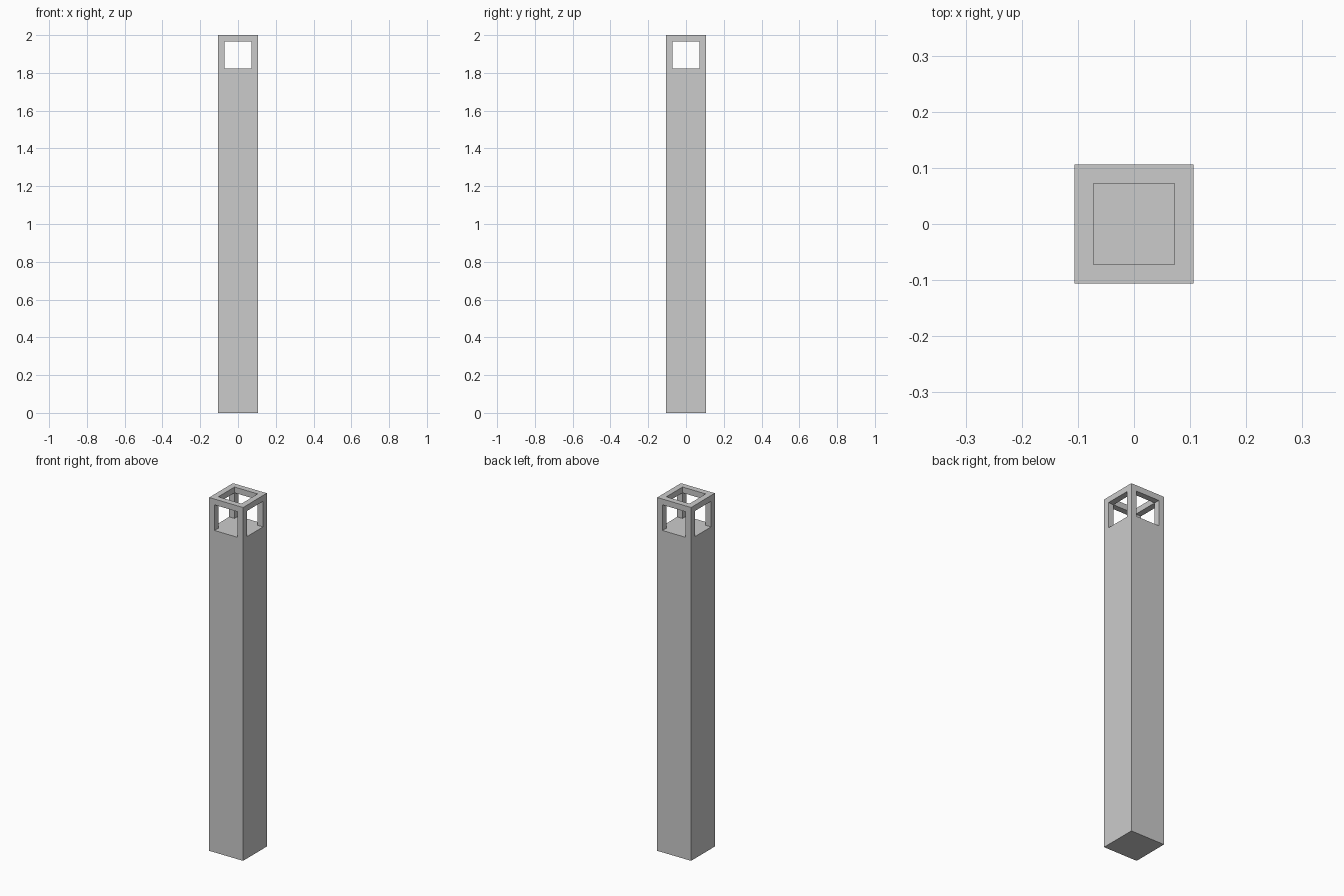
import bpy

if "Cube" in bpy.data.objects:
    bpy.data.objects.remove(bpy.data.objects["Cube"])

HALF = 0.106        # half width of the post
OPEN = 0.0725       # half width of the openings
SILL, HEAD, TOP = 1.822, 1.967, 2.0


def box(name, hx, hy, z0, z1):
    """Box centred on the z axis, given half widths and z range."""
    bpy.ops.mesh.primitive_cube_add(size=2, location=(0, 0, (z0 + z1) / 2))
    ob = bpy.context.object
    ob.name = name
    ob.scale = (hx, hy, (z1 - z0) / 2)
    bpy.ops.object.transform_apply(location=True, rotation=False, scale=True)
    return ob


# Square column, full height
post = box("bollard_post", HALF, HALF, 0, TOP)

# Side windows through both axes and the open top, sharing one flush floor
cutters = [
    box("window_cutter_x", 0.3, OPEN, SILL, HEAD),
    box("window_cutter_y", OPEN, 0.3, SILL, HEAD),
    box("top_cutter", OPEN, OPEN, SILL, TOP + 0.1),
]

bpy.ops.object.select_all(action='DESELECT')
bpy.context.view_layer.objects.active = post
post.select_set(True)
for cutter in cutters:
    cutter.hide_render = True
    mod = post.modifiers.new(cutter.name, 'BOOLEAN')
    mod.operation = 'DIFFERENCE'
    mod.solver = 'EXACT'
    mod.object = cutter
    bpy.ops.object.modifier_apply(modifier=mod.name)
    bpy.data.objects.remove(cutter, do_unlink=True)
